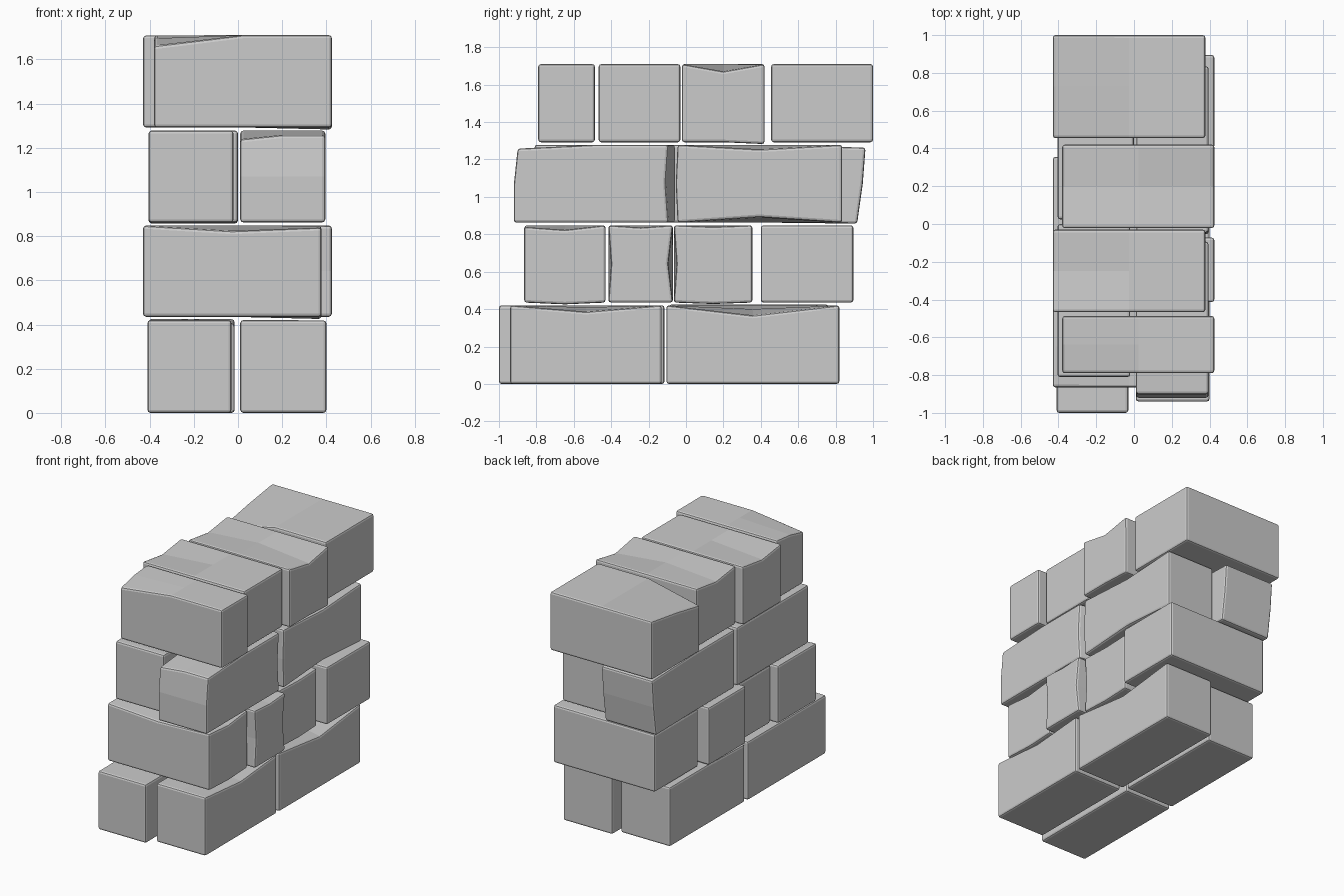
import bpy, bmesh

if "Cube" in bpy.data.objects:
    bpy.data.objects.remove(bpy.data.objects["Cube"])


def brick(name, x, y, z, dents=()):
    """Rounded block with a mid loop on each axis.
    Each dent: (sx, sy, sz, dx, dy, dz); signs pick a corner / mid point."""
    lo = (x[0], y[0], z[0])
    hi = (x[1], y[1], z[1])
    bm = bmesh.new()
    bmesh.ops.create_cube(bm, size=2)
    bmesh.ops.subdivide_edges(bm, edges=bm.edges[:], cuts=1, use_grid_fill=True)
    moves = {d[:3]: d[3:] for d in dents}
    for v in bm.verts:
        key = tuple(round(c) for c in v.co)
        d = moves.get(key, (0, 0, 0))
        for i in range(3):
            v.co[i] = (lo[i] + hi[i]) / 2 + key[i] * (hi[i] - lo[i]) / 2 + d[i]
    me = bpy.data.meshes.new(name)
    bm.to_mesh(me)
    bm.free()
    ob = bpy.data.objects.new(name, me)
    bpy.context.collection.objects.link(ob)
    bev = ob.modifiers.new("soft_edges", 'BEVEL')
    bev.width = 0.014
    bev.segments = 2
    bev.limit_method = 'ANGLE'
    bev.angle_limit = 0.7
    return ob


# course 1: four lengthwise bricks
z1 = (0.0, 0.42)
brick("course1_front_left", (-0.41, -0.03), (-1.0, -0.115), z1)
brick("course1_back_left", (-0.405, -0.015), (-0.09, 0.76), (0, 0.425),
      [(1, 0, 1, 0, 0, -.03), (-1, -1, 1, 0, 0, -.015), (1, -1, 1, 0, 0, -.02)])
brick("course1_front_right", (0.01, 0.4), (-0.94, -0.13), z1,
      [(1, 0, 1, 0, 0, -.035), (0, 0, 1, 0, 0, -.01)])
brick("course1_back_right", (0.01, 0.4), (-0.105, 0.82), z1,
      [(1, 0, 1, 0, 0, -.055), (0, 0, 1, 0, 0, -.02)])

# course 2: four crosswise bricks, alternately shifted
A, B = (-0.43, 0.378), (-0.38, 0.425)
z2 = (0.435, 0.848)
brick("course2_brick_1", A, (-0.865, -0.43), z2,
      [(1, 0, 1, 0, 0, -.025), (1, 0, -1, 0, 0, -.01),
       (0, -1, 1, 0, 0, -.025), (1, -1, 1, 0, 0, -.008)])
brick("course2_brick_2", B, (-0.415, -0.07), z2,
      [(1, -1, 0, 0, .015, 0), (1, 1, 0, 0, -.025, 0), (1, 0, 1, 0, 0, -.012)])
brick("course2_brick_3", A, (-0.065, 0.355), z2,
      [(1, -1, 0, 0, .015, 0), (1, 0, -1, 0, 0, -.008), (1, 0, 1, 0, 0, -.008)])
brick("course2_brick_4", B, (0.40, 0.895), z2)

# course 3: four lengthwise bricks
z3 = (0.862, 1.278)
brick("course3_front_left", (-0.405, -0.02), (-0.81, 0.0), z3)
brick("course3_back_left", (-0.405, 0.0), (0.025, 0.945), z3,
      [(s, 1, 1, 0, .015, -.015) for s in (-1, 0, 1)] +
      [(s, 1, -1, 0, -.03, -.005) for s in (-1, 0, 1)])
brick("course3_front_right", (0.01, 0.395), (-0.92, -0.06), z3,
      [(s, -1, 1, 0, .02, dz) for s, dz in ((-1, -.04), (0, -.02), (1, -.02))] +
      [(1, 1, t, 0, dy, 0) for t, dy in ((-1, -.035), (0, -.05), (1, -.035))])
brick("course3_back_right", (0.012, 0.395), (-0.045, 0.835), z3,
      [(1, 0, 1, 0, 0, -.025), (1, 0, -1, 0, 0, .03), (1, -1, 0, 0, -.01, 0)])

# course 4: four crosswise bricks, with worn top corners
z4 = (1.292, 1.71)
brick("course4_brick_1", B, (-0.79, -0.487), z4,
      [(-1, -1, 1, 0, 0, -.05), (-1, 0, 1, 0, 0, -.015)])
brick("course4_brick_2", A, (-0.467, -0.03), z4, [(-1, 0, 1, 0, 0, -.03)])
brick("course4_brick_3", B, (-0.022, 0.42), z4,
      [(1, 0, 1, 0, 0, -.04), (-1, 0, 1, 0, 0, -.03), (1, 1, -1, 0, 0, -.01)])
brick("course4_brick_4", A, (0.455, 1.0), z4,
      [(-1, -1, 1, 0, 0, -.09), (-1, 0, 1, 0, 0, -.04)])
